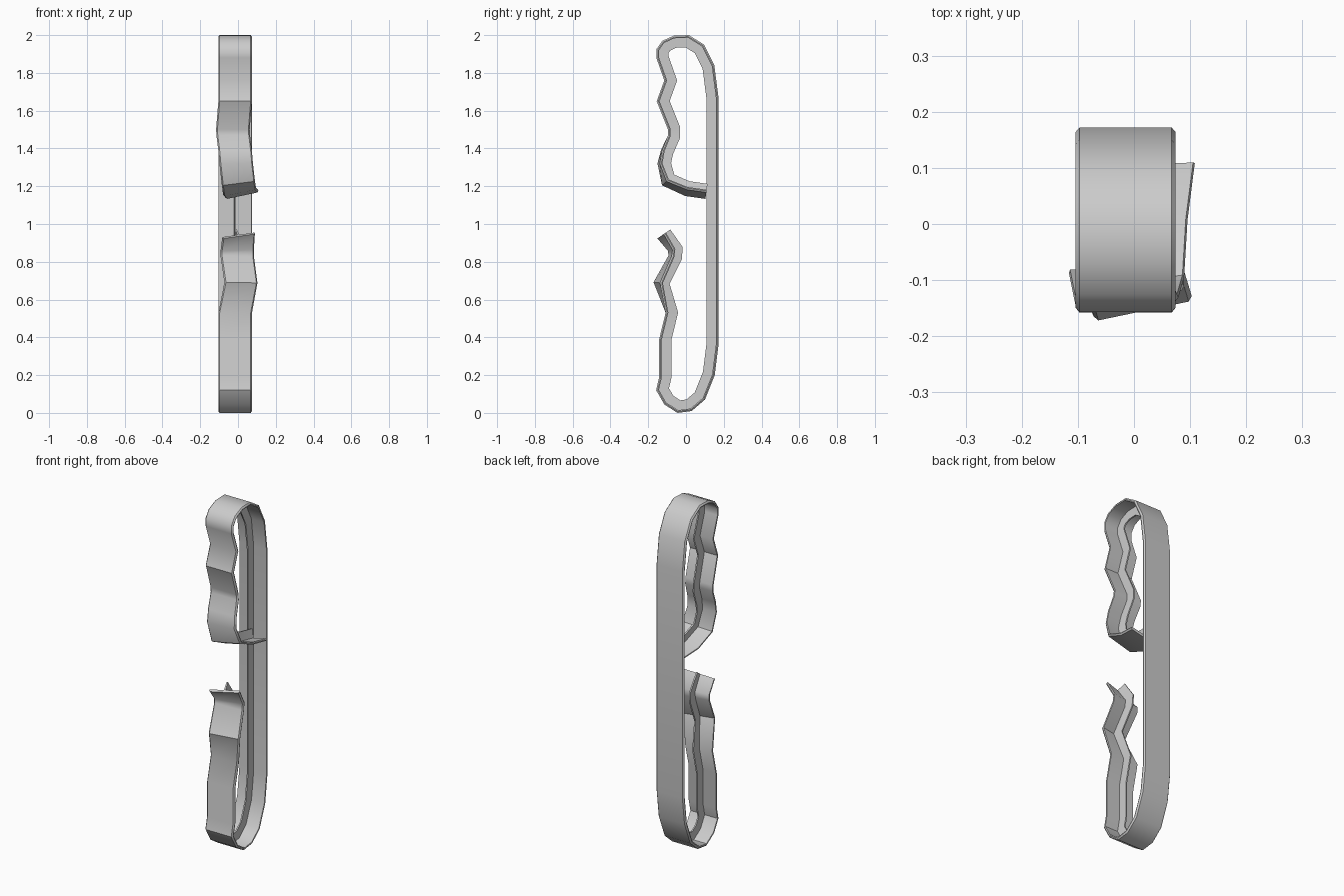
import bpy, bmesh, math
from mathutils import Vector

if "Cube" in bpy.data.objects:
    bpy.data.objects.remove(bpy.data.objects["Cube"])

# Strap path on its outer face: y, z, sideways shift, roll in degrees
PATH = [
    (0.105, 1.150, 0.038, 12), (0.00, 1.165, 0.025, 12), (-0.115, 1.215, 0.018, 10),
    (-0.145, 1.32, 0.006, 4), (-0.130, 1.39, 0, 2), (-0.095, 1.47, -0.010, 0),
    (-0.095, 1.50, -0.012, 0), (-0.155, 1.65, 0, 0), (-0.115, 1.76, 0, 0),
    (-0.157, 1.88, 0, 0), (-0.157, 1.925, 0, 0), (-0.125, 1.97, 0, 0),
    (-0.065, 1.997, 0, 0), (0.015, 2.0, 0, 0), (0.095, 1.95, 0, 0),
    (0.15, 1.84, 0, 0), (0.172, 1.67, 0, 0), (0.172, 0.36, 0, 0),
    (0.152, 0.20, 0, 0), (0.10, 0.07, 0, 0), (0.03, 0.01, 0, 0),
    (-0.045, 0.0, 0, 0), (-0.115, 0.045, 0, 0), (-0.158, 0.12, 0, 0),
    (-0.142, 0.19, 0, 0), (-0.142, 0.39, 0, 0), (-0.108, 0.53, 0, 0),
    (-0.155, 0.69, 0.032, 11), (-0.085, 0.83, 0.012, 6), (-0.083, 0.86, 0.012, 8),
    (-0.135, 0.935, 0.02, 14),
]
# Cross-section: flat band with a thin central rib on the inner side (x, depth inward)
PROFILE = [(-0.082, 0), (0.082, 0), (0.089, 0.008), (0.087, 0.014),
           (0.005, 0.014), (0.004, 0.064), (-0.004, 0.064), (-0.005, 0.014),
           (-0.087, 0.014), (-0.089, 0.008)]
CENTRE_X = -0.015


def inward(i):
    """Mitred normal pointing into the loop at path point i."""
    p = [Vector(q[:2]) for q in PATH]
    dirs = []
    if i > 0:
        dirs.append((p[i] - p[i - 1]).normalized())
    if i < len(p) - 1:
        dirs.append((p[i + 1] - p[i]).normalized())
    t = sum(dirs, Vector((0, 0))).normalized()
    return Vector((0, t.y, -t.x)) / max(t.dot(dirs[0]), 0.7)


# Sweep the section along the path
bm = bmesh.new()
rings = []
for i, (y, z, shift, roll) in enumerate(PATH):
    n = inward(i)
    c, s = math.cos(math.radians(roll)), math.sin(math.radians(roll))
    base = Vector((CENTRE_X + shift, y, z))
    rings.append([bm.verts.new(base + Vector((u * c - d * s, 0, 0)) + n * (u * s + d * c))
                  for u, d in PROFILE])
k = len(PROFILE)
for a, b in zip(rings, rings[1:]):
    for j in range(k):
        bm.faces.new((a[j], a[(j + 1) % k], b[(j + 1) % k], b[j]))
bm.faces.new(rings[0])
bm.faces.new(rings[-1])
bmesh.ops.recalc_face_normals(bm, faces=bm.faces[:])

mesh = bpy.data.meshes.new("ribbed_strap")
bm.to_mesh(mesh)
bm.free()
strap = bpy.data.objects.new("ribbed_strap", mesh)
bpy.context.collection.objects.link(strap)
bpy.context.view_layer.objects.active = strap
strap.select_set(True)
bpy.ops.object.shade_smooth_by_angle(angle=math.radians(40))
